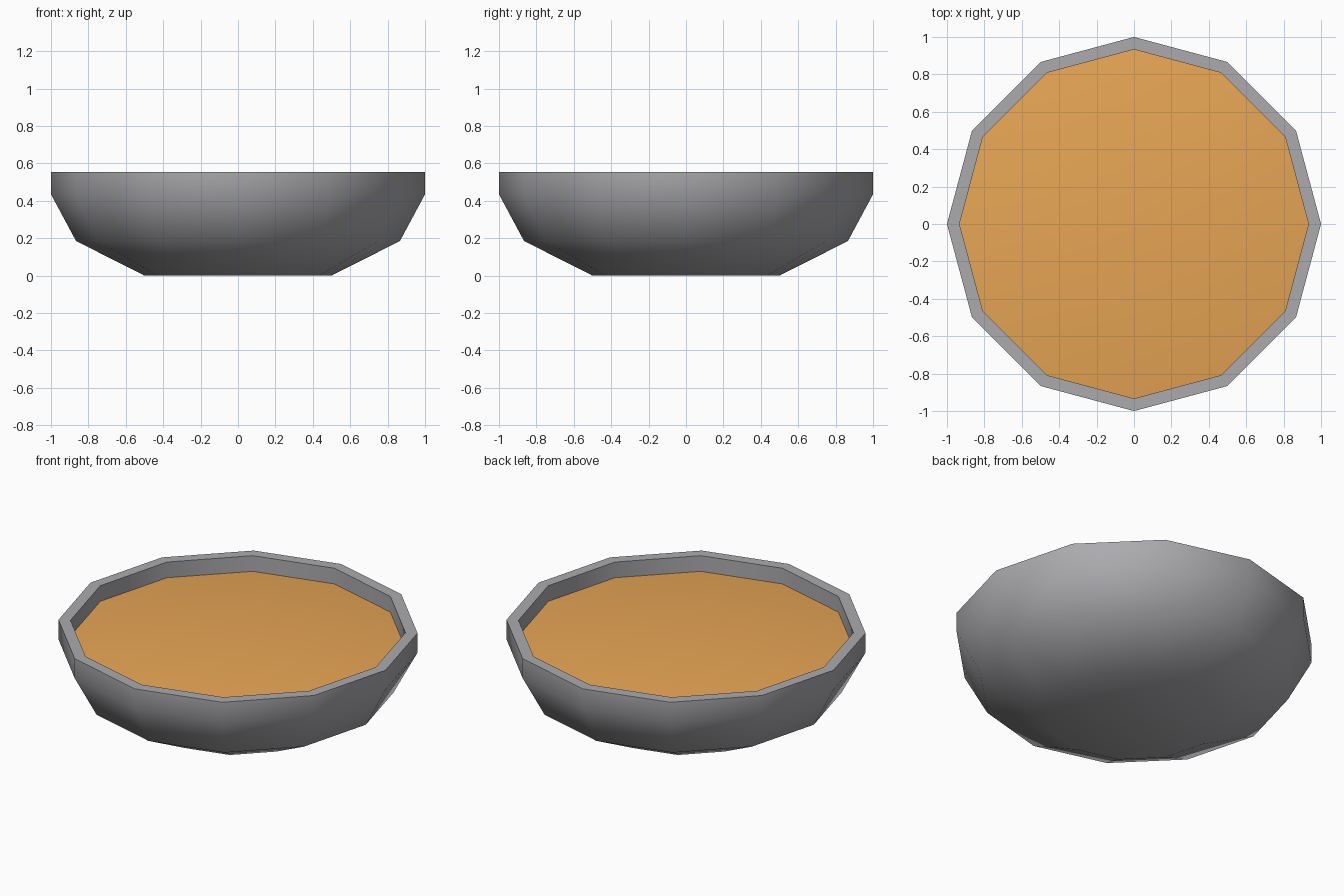
import bpy, bmesh, math

if "Cube" in bpy.data.objects:
    bpy.data.objects.remove(bpy.data.objects["Cube"])

SIDES = 12

def lathe(name, profile, color, cap_start=False, cap_end=False):
    """Revolve (radius, z) points into a smooth-shaded 12-sided object."""
    bm = bmesh.new()
    rings = []
    for r, z in profile:
        rings.append([bm.verts.new((r * math.cos(math.tau * i / SIDES),
                                    r * math.sin(math.tau * i / SIDES), z))
                      for i in range(SIDES)])
    for a, b in zip(rings, rings[1:]):
        for i in range(SIDES):
            j = (i + 1) % SIDES
            bm.faces.new((a[i], a[j], b[j], b[i]))
    if cap_start:
        bm.faces.new(rings[0][::-1])
    if cap_end:
        bm.faces.new(rings[-1])
    mesh = bpy.data.meshes.new(name)
    bm.to_mesh(mesh)
    bm.free()
    obj = bpy.data.objects.new(name, mesh)
    bpy.context.collection.objects.link(obj)
    mat = bpy.data.materials.new(name + "_color")
    mat.diffuse_color = color
    mat.use_nodes = True
    mat.node_tree.nodes["Principled BSDF"].inputs["Base Color"].default_value = mat.diffuse_color
    mesh.materials.append(mat)
    bpy.ops.object.select_all(action='DESELECT')
    bpy.context.view_layer.objects.active = obj
    obj.select_set(True)
    bpy.ops.object.shade_smooth_by_angle(angle=math.radians(45))
    return obj

# Bowl: outer wall, flat rim, then the inner wall ending just under the soup
lathe("bowl", [(0.5, 0), (0.866, 0.185), (1, 0.435), (1, 0.555),
               (0.933, 0.555), (0.933, 0.45)],
      (0.41, 0.41, 0.43, 1), cap_start=True)

# Soup: gently domed surface filling the bowl
lathe("soup", [(0.933, 0.459), (0.7, 0.485), (0.35, 0.505), (0.05, 0.51)],
      (0.8, 0.38, 0.09, 1), cap_end=True)
